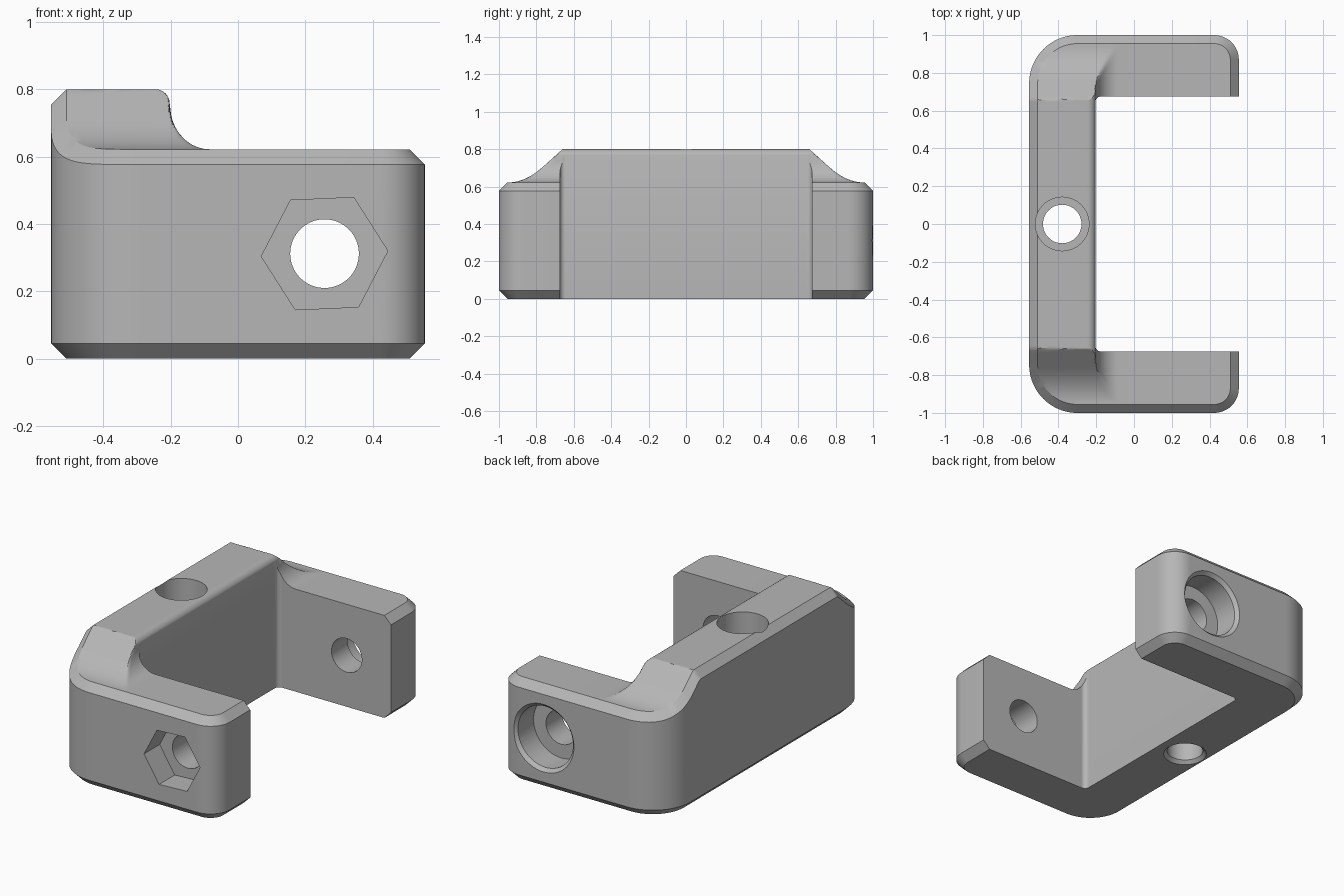
import bpy, bmesh
from math import sin, cos, pi, sqrt, radians
from mathutils import Matrix, Vector

if "Cube" in bpy.data.objects:
    bpy.data.objects.remove(bpy.data.objects["Cube"])

CH = 0.045            # outer chamfer
ARM_Z, TOP_Z = 0.622, 0.8
END_X, BACK_X, INNER_X = 0.555, -0.555, -0.205
INNER_Y, ACROSS = 0.675, 28

grey = bpy.data.materials.new("plain grey")
grey.use_nodes = True
grey.diffuse_color = (0.47, 0.47, 0.47, 1)
grey.node_tree.nodes["Principled BSDF"].inputs["Base Color"].default_value = grey.diffuse_color


def top_height(x, y):
    """Raised spine blending down into the two arms."""
    y = abs(y)
    if y < 0.66:
        across = TOP_Z
    elif y < 0.76:
        across = TOP_Z - 0.9 * (y - 0.66)
    else:
        across = ARM_Z + 2.44 * max(0, 0.95 - y) ** 2
    r, start, end = 0.042, -0.245, -0.085
    if x < start:
        along = TOP_Z
    elif x < start + r:
        along = TOP_Z - r + sqrt(r * r - (x - start) ** 2)
    elif x < end:
        t = (end - x) / (end - start - r)
        along = ARM_Z + (TOP_Z - r - ARM_Z) * (1 - sqrt(max(0, 1 - t * t)))
    else:
        along = ARM_Z
    return min(across, along)


# Stations along half of the bracket: outer point, outward normal, inner point
half = []


def station(outer, normal, inner):
    half.append((Vector(outer), Vector(normal), Vector(inner)))


# Spine
for y in (0, 0.2, 0.4, 0.6, 0.645):
    station((BACK_X, y), (-1, 0), (INNER_X, y))

# Rounded corner around the small inner fillet
R, LEAD, TAIL, STEPS = 0.255, 0.1, 0.125, 48
arc = R * pi / 2
for i in range(1, STEPS + 1):
    t = i / STEPS
    s = t * (LEAD + arc + TAIL)
    a = pi - t * pi / 2
    inner = (-0.175 + 0.03 * cos(a), 0.645 + 0.03 * sin(a))
    if s < LEAD:
        station((BACK_X, 0.645 + s), (-1, 0), inner)
    elif s < LEAD + arc:
        b = pi - (s - LEAD) / R
        station((-0.3 + R * cos(b), 0.745 + R * sin(b)), (cos(b), sin(b)), inner)
    else:
        station((-0.3 + s - LEAD - arc, 1), (0, 1), inner)

# Arm, then its rounded end
for x in [-0.165 + 0.01 * i for i in range(9)] + [0.1, 0.425]:
    station((x, 1), (0, 1), (x, INNER_Y))
for i in range(1, 13):
    b = pi / 2 * (1 - i / 12)
    station((0.425 + 0.13 * cos(b), 0.87 + 0.13 * sin(b)), (cos(b), sin(b)),
            (0.425 + 0.055 * i / 12, INNER_Y))
station((END_X, INNER_Y), (1, 0), (END_X - CH, INNER_Y))

flip = lambda v: Vector((v.x, -v.y))
path = [tuple(flip(v) for v in st) for st in reversed(half[1:])] + half

# Sweep the chamfered section through the stations
bm = bmesh.new()
rings = []
for outer, normal, inner in path:
    inset = outer - normal * CH
    h = top_height(*inset)
    pts = [(*inner, 0), (*inset, 0), (*outer, CH), (*outer, h - CH)]
    for i in range(ACROSS + 1):
        p = inset.lerp(inner, 1 - (1 - i / ACROSS) ** 1.8)
        pts.append((*p, top_height(*p)))
    rings.append([bm.verts.new(p) for p in pts])
n = len(rings[0])
for a, b in zip(rings, rings[1:]):
    for i in range(n):
        j = (i + 1) % n
        bm.faces.new((a[i], a[j], b[j], b[i]))
for ring in (rings[0], rings[-1]):
    bm.faces.new(ring[1:5])
bmesh.ops.remove_doubles(bm, verts=bm.verts, dist=0.00002)
bmesh.ops.recalc_face_normals(bm, faces=bm.faces)
mesh = bpy.data.meshes.new("bracket_body")
bm.to_mesh(mesh)
bm.free()
body = bpy.data.objects.new("bracket_body", mesh)
mesh.materials.append(grey)
bpy.context.collection.objects.link(body)


def cut(name, start, end, r1, r2=None, sides=64, spin=0):
    """Subtract a cylinder, cone or prism running from start to end."""
    start, end = Vector(start), Vector(end)
    axis = end - start
    turn = Matrix.Rotation(radians(-90), 4, "X") if abs(axis.y) > 0 else Matrix()
    place = Matrix.Translation((start + end) / 2) @ turn @ Matrix.Rotation(radians(spin), 4, "Z")
    bm = bmesh.new()
    bmesh.ops.create_cone(bm, cap_ends=True, segments=sides, radius1=r1,
                          radius2=r1 if r2 is None else r2, depth=axis.length, matrix=place)
    me = bpy.data.meshes.new(name)
    bm.to_mesh(me)
    bm.free()
    me.materials.append(grey)
    cutter = bpy.data.objects.new(name, me)
    cutter.hide_render = True
    bpy.context.collection.objects.link(cutter)
    mod = body.modifiers.new(name, "BOOLEAN")
    mod.operation, mod.solver, mod.object = "DIFFERENCE", "EXACT", cutter
    bpy.ops.object.modifier_apply(modifier=name)
    bpy.data.objects.remove(cutter)


bpy.context.view_layer.objects.active = body
body.select_set(True)

# Cross bolt: through hole, hex nut pocket in front, round head pocket behind
BX, BZ = 0.257, 0.312
cut("bolt_hole", (BX, -1.2, BZ), (BX, 1.2, BZ), 0.102)
cut("nut_pocket", (BX, -1.1, BZ), (BX, -0.85, BZ), 0.188, sides=6, spin=27.5)
cut("head_pocket", (BX, 0.83, BZ), (BX, 1.1, BZ), 0.185)
cut("head_pocket_rim", (BX, 0.98, BZ), (BX, 1.02, BZ), 0.185, 0.225)

# Vertical hole through the spine
HX = -0.38
cut("spine_hole", (HX, 0, -0.1), (HX, 0, 1), 0.102)
cut("spine_counterbore", (HX, 0, 0.6), (HX, 0, 1), 0.142)
cut("spine_hole_rim", (HX, 0, -0.02), (HX, 0, 0.02), 0.142, 0.102)

bpy.ops.object.shade_smooth_by_angle(angle=radians(30))
